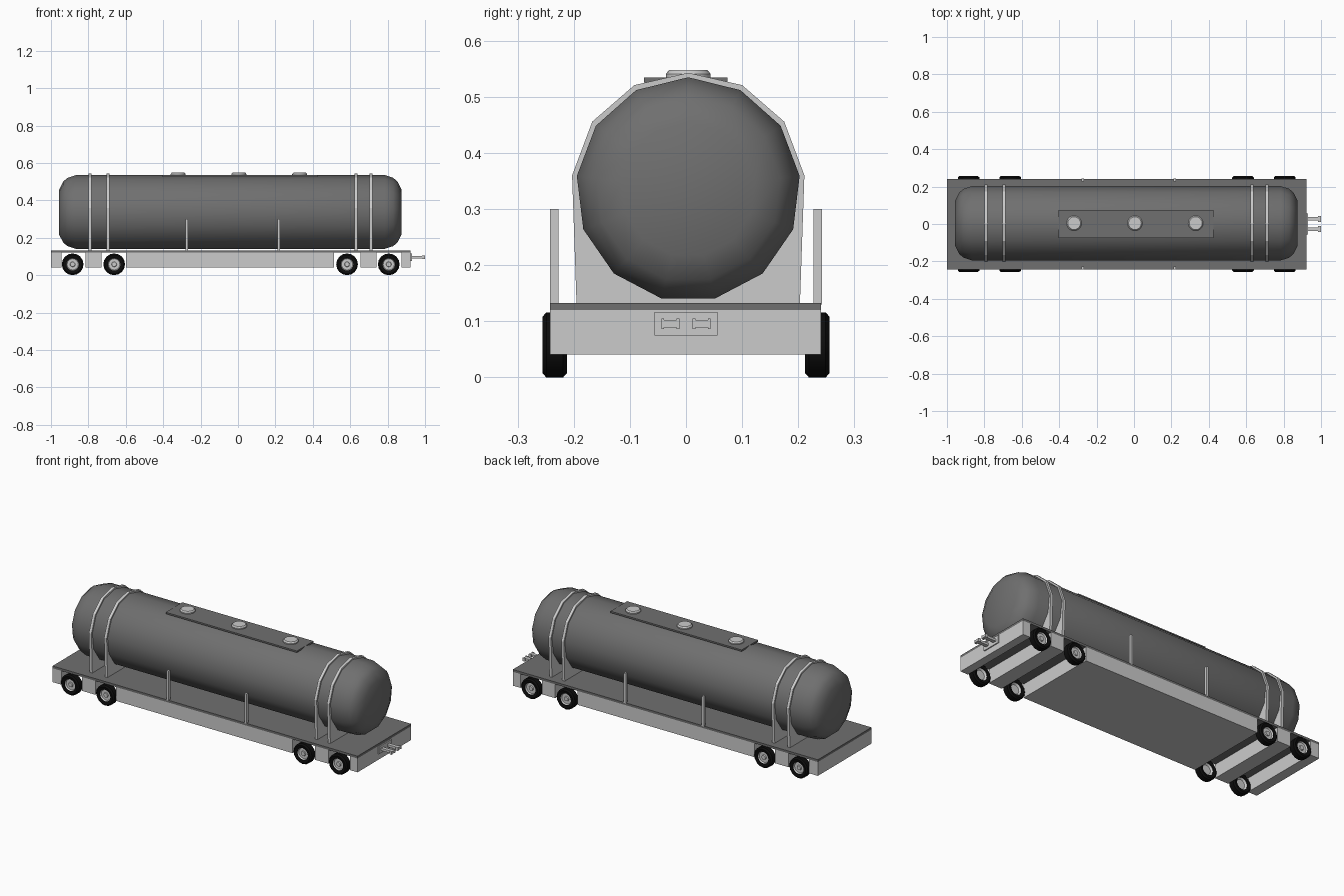
import bpy, bmesh, math
from mathutils import Vector, Matrix

if "Cube" in bpy.data.objects:
    bpy.data.objects.remove(bpy.data.objects["Cube"])


def material(name, v):
    m = bpy.data.materials.new(name)
    m.diffuse_color = (v, v, v, 1)
    m.use_nodes = True
    m.node_tree.nodes["Principled BSDF"].inputs["Base Color"].default_value = m.diffuse_color
    return m


black = material("tyre_black", 0.004)
dark = material("dark_grey", 0.16)


def finish(name, bm, mat=None, smooth=None):
    bmesh.ops.recalc_face_normals(bm, faces=bm.faces)
    me = bpy.data.meshes.new(name)
    bm.to_mesh(me)
    bm.free()
    ob = bpy.data.objects.new(name, me)
    bpy.context.collection.objects.link(ob)
    if mat:
        me.materials.append(mat)
    if smooth:
        bpy.ops.object.select_all(action='DESELECT')
        ob.select_set(True)
        bpy.context.view_layer.objects.active = ob
        bpy.ops.object.shade_smooth_by_angle(angle=math.radians(smooth))
    return ob


def box(name, x, y, z, mat=None):
    bm = bmesh.new()
    bmesh.ops.create_cube(bm, size=1)
    for v in bm.verts:
        for i, (a, b) in enumerate((x, y, z)):
            v.co[i] = a if v.co[i] < 0 else b
    return finish(name, bm, mat)


def prism(name, pts, offset):
    bm = bmesh.new()
    f = bm.faces.new([bm.verts.new(p) for p in pts])
    r = bmesh.ops.extrude_face_region(bm, geom=[f])
    moved = [g for g in r['geom'] if isinstance(g, bmesh.types.BMVert)]
    bmesh.ops.translate(bm, vec=Vector(offset), verts=moved)
    return finish(name, bm)


def lathe(name, prof, steps, centre, matrix, mat=None, smooth=None):
    # profile of (radius, height), spun about z, then turned and moved
    bm = bmesh.new()
    vs = [bm.verts.new((r, 0, h)) for r, h in prof]
    es = [bm.edges.new(p) for p in zip(vs, vs[1:])]
    bmesh.ops.spin(bm, geom=vs + es, cent=(0, 0, 0), axis=(0, 0, 1),
                   angle=2 * math.pi, steps=steps, use_duplicate=False)
    bmesh.ops.remove_doubles(bm, verts=bm.verts, dist=1e-5)
    bmesh.ops.transform(bm, matrix=Matrix.Translation(centre) @ matrix, verts=bm.verts)
    return finish(name, bm, mat, smooth)


# Deck and chassis blocks separated by wheel gaps
box("deck", (-1, 0.923), (-0.242, 0.241), (0.12, 0.133), dark)
for a, b in ((-1, -0.943), (-0.815, -0.73), (-0.60, 0.514), (0.656, 0.74), (0.875, 0.923)):
    box("chassis_block", (a, b), (-0.242, 0.241), (0.041, 0.12))

# Tank with 13 sides, a ridge on top and rounded ends
TY, TZ = 0.004, 0.335
end = [(0, 0), (0.12, 0.0), (0.165, 0.022), (0.185, 0.045), (0.2, 0.09)]
prof = [(r, -0.957 + d) for r, d in end] + [(r, 0.875 - d) for r, d in reversed(end)]
to_x = Matrix(((0, 0, 1, 0), (0, 1, 0, 0), (1, 0, 0, 0), (0, 0, 0, 1)))
lathe("tank", prof, 13, (0, TY, TZ), to_x, dark, smooth=50)

# Saddle hoops: solid plates following the tank down to the deck
half = [(0.199, 0.13), (0.207, 0.36), (0.171, 0.456), (0.096, 0.521)]
outline = half + [(0, 0.543)] + [(-y, z) for y, z in reversed(half)]
for x in (-0.79, -0.694, 0.63, 0.711):
    prism("tank_hoop", [(x - 0.008, TY + y, z) for y, z in outline], (0.016, 0, 0))

# Walkway and hatches
box("walkway", (-0.403, 0.424), (-0.075, 0.074), (0.526, 0.535), dark)
for x in (-0.32, 0.005, 0.33):
    lathe("hatch", [(0, 0.525), (0.04, 0.525), (0.04, 0.541), (0.034, 0.548), (0, 0.548)],
          20, (x, TY, 0), Matrix.Identity(4), smooth=35)

# Side stakes
for x in (-0.275, 0.217):
    for s in (-1, 1):
        box("side_stake", (x - 0.007, x + 0.007), sorted((s * 0.227, s * 0.242)), (0.13, 0.30))

# Wheels
tyre = [(0.034, -0.018), (0.05, -0.022), (0.058, -0.015), (0.058, 0.015),
        (0.05, 0.022), (0.034, 0.018), (0.034, -0.018)]
rim = [(0, 0.014), (0.012, 0.014), (0.014, 0.008), (0.03, 0.008), (0.035, 0.016),
       (0.035, -0.016), (0.026, -0.006), (0, -0.006)]
for x in (-0.884, -0.662, 0.583, 0.806):
    for s in (-1, 1):
        turn = Matrix.Rotation(-s * math.pi / 2, 4, 'X')
        lathe("tyre", tyre, 16, (x, s * 0.234, 0.058), turn, black, 30)
        lathe("wheel_rim", rim, 16, (x, s * 0.234, 0.058), turn, None, 30)

# Coupling plate with two forked arms
box("coupling_plate", (0.92, 0.929), (-0.056, 0.056), (0.075, 0.117))
arm = [(0.92, -0.01), (0.92, 0.01), (0.985, 0.01), (0.985, 0.016),
       (1.0, 0.016), (1.0, -0.016), (0.985, -0.016), (0.985, -0.01)]
for s in (-1, 1):
    prism("coupling_arm", [(x, s * 0.028 + y, 0.089) for x, y in arm], (0, 0, 0.013))
    for t in (-1, 1):
        y = s * 0.028 + t * 0.0135
        box("coupling_lug", (0.985, 1.0), (y - 0.0025, y + 0.0025), (0.086, 0.105))
